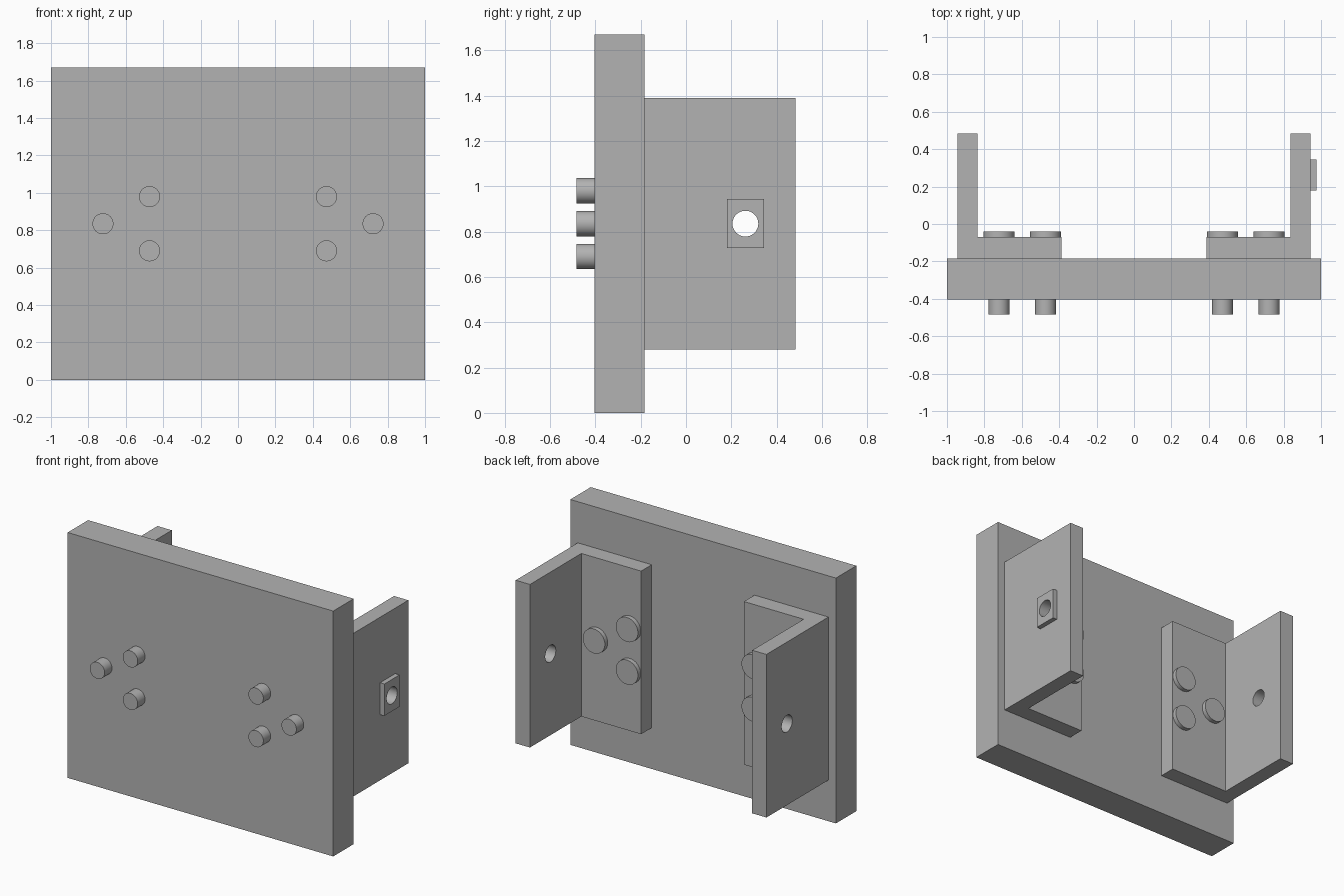
import bpy, bmesh, math
from mathutils import Matrix, Vector

if "Cube" in bpy.data.objects:
    bpy.data.objects.remove(bpy.data.objects["Cube"])

grey = bpy.data.materials.new("plain grey")
grey.diffuse_color = (0.45, 0.45, 0.45, 1)
grey.use_nodes = True
grey.node_tree.nodes["Principled BSDF"].inputs["Base Color"].default_value = grey.diffuse_color


def finish(name, bm):
    bmesh.ops.recalc_face_normals(bm, faces=bm.faces)
    me = bpy.data.meshes.new(name)
    bm.to_mesh(me)
    bm.free()
    me.materials.append(grey)
    ob = bpy.data.objects.new(name, me)
    bpy.context.collection.objects.link(ob)
    return ob


def prism(name, profile, z0, z1):
    """Extrude an xy outline from z0 to z1."""
    bm = bmesh.new()
    face = bm.faces.new([bm.verts.new((x, y, z0)) for x, y in profile])
    ext = bmesh.ops.extrude_face_region(bm, geom=[face])
    verts = [v for v in ext["geom"] if isinstance(v, bmesh.types.BMVert)]
    bmesh.ops.translate(bm, verts=verts, vec=(0, 0, z1 - z0))
    return finish(name, bm)


def box(name, x0, x1, y0, y1, z0, z1):
    return prism(name, [(x0, y0), (x1, y0), (x1, y1), (x0, y1)], z0, z1)


def add_cylinder(bm, start, end, r):
    a, b = Vector(start), Vector(end)
    rot = (b - a).to_track_quat('Z', 'Y').to_matrix().to_4x4()
    bmesh.ops.create_cone(bm, cap_ends=True, segments=48, radius1=r, radius2=r,
                          depth=(b - a).length,
                          matrix=Matrix.Translation((a + b) / 2) @ rot)


def smooth(ob):
    bpy.ops.object.select_all(action='DESELECT')
    ob.select_set(True)
    bpy.context.view_layer.objects.active = ob
    bpy.ops.object.shade_smooth_by_angle(angle=math.radians(30))


def drill(ob):
    """Cut the cross hole through a part along x."""
    bm = bmesh.new()
    add_cylinder(bm, (-1.2, 0.262, 0.835), (1.2, 0.262, 0.835), 0.057)
    cutter = finish("hole_cutter", bm)
    mod = ob.modifiers.new("hole", 'BOOLEAN')
    mod.operation, mod.solver, mod.object = 'DIFFERENCE', 'EXACT', cutter
    bpy.context.view_layer.objects.active = ob
    bpy.ops.object.modifier_apply(modifier=mod.name)
    bpy.data.objects.remove(cutter)
    smooth(ob)


# Mounting plate
box("mounting_plate", -1, 1, -0.404, -0.184, 0, 1.67)

# L brackets and their bolts, one set per side
L = [(0.387, -0.184), (0.944, -0.184), (0.944, 0.483),
     (0.837, 0.483), (0.837, -0.07), (0.387, -0.07)]
for side, s in (("left", -1), ("right", 1)):
    drill(prism(side + "_bracket", [(s * x, y) for x, y in L], 0.28, 1.39))
    for i, (x, z) in enumerate([(0.473, 0.98), (0.722, 0.835), (0.473, 0.69)]):
        bm = bmesh.new()
        add_cylinder(bm, (s * x, -0.483, z), (s * x, -0.07, z), 0.056)
        add_cylinder(bm, (s * x, -0.07, z), (s * x, -0.04, z), 0.083)
        smooth(finish(f"{side}_bolt_{i + 1}", bm))

# Square nut on the outside of the right bracket
drill(box("square_nut", 0.944, 0.976, 0.18, 0.344, 0.727, 0.944))
